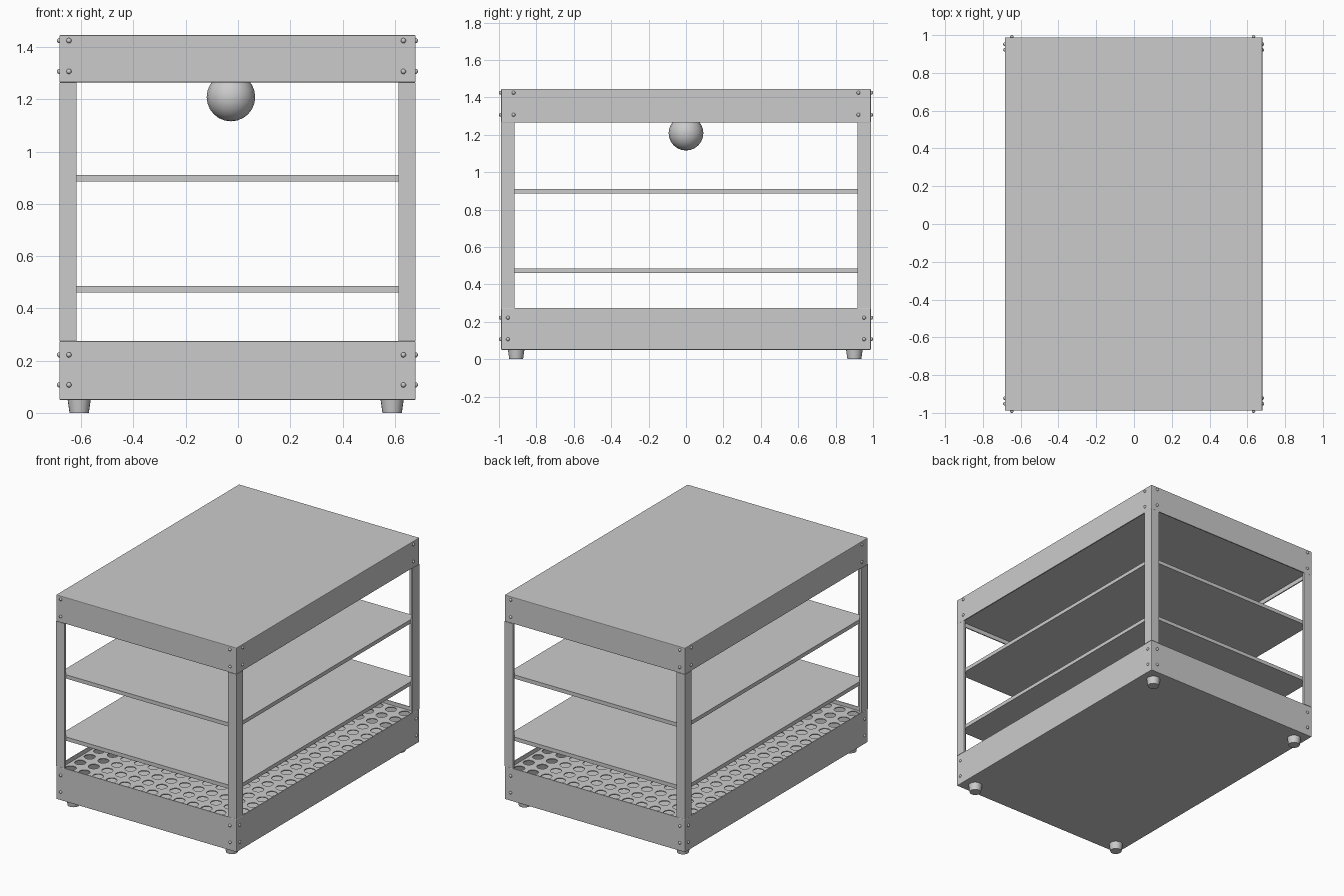
import bpy, bmesh, math
from mathutils import Matrix, Vector

if "Cube" in bpy.data.objects:
    bpy.data.objects.remove(bpy.data.objects["Cube"])

CX = -0.002                # cabinet centre in x
HX, HY = 0.682, 0.988      # cabinet half sizes
Z0, Z1 = 0.05, 1.446       # underside and roof
LOW, HIGH = 0.275, 1.265   # opening heights
T = 0.014                  # sheet thickness


def finish(name, bm, smooth=False, bevel=0):
    bmesh.ops.recalc_face_normals(bm, faces=bm.faces)
    me = bpy.data.meshes.new(name)
    bm.to_mesh(me)
    bm.free()
    ob = bpy.data.objects.new(name, me)
    bpy.context.collection.objects.link(ob)
    if bevel:
        m = ob.modifiers.new("bevel", 'BEVEL')
        m.width, m.segments = bevel, 2
    if smooth:
        bpy.ops.object.select_all(action='DESELECT')
        ob.select_set(True)
        bpy.context.view_layer.objects.active = ob
        bpy.ops.object.shade_smooth_by_angle(angle=math.radians(40))
    return ob


def add_box(bm, lo, hi):
    lo, hi = Vector(lo), Vector(hi)
    mat = Matrix.Translation((lo + hi) / 2) @ Matrix.Diagonal((*(hi - lo), 1))
    bmesh.ops.create_cube(bm, size=1, matrix=mat)


def box(name, lo, hi, bevel=0):
    bm = bmesh.new()
    add_box(bm, lo, hi)
    return finish(name, bm, bevel=bevel)


def skirt(name, z0, z1, cap):
    """Folded sheet tray: a closed plate at height cap and four walls."""
    bm = bmesh.new()
    add_box(bm, (CX - HX, -HY, z0), (CX + HX, HY, z1))
    face = max(bm.faces, key=lambda f: -abs(f.calc_center_median().z - cap))
    other = [f for f in bm.faces if abs(f.normal.z) > .9 and f is not face][0]
    bmesh.ops.inset_region(bm, faces=[other], thickness=T)
    d = T if cap < other.calc_center_median().z else -T
    r = bmesh.ops.extrude_discrete_faces(bm, faces=[other])
    bmesh.ops.translate(bm, verts=r["faces"][0].verts,
                        vec=(0, 0, cap + d - r["faces"][0].calc_center_median().z))
    bmesh.ops.remove_doubles(bm, verts=bm.verts, dist=1e-5)
    return finish(name, bm, bevel=0.004)


# Base tray and roof cap
skirt("base_tray", Z0, LOW, Z0)
skirt("roof_cap", HIGH, Z1, Z1)

# Ceiling panel inside the roof
box("ceiling_panel", (CX - HX + T, -HY + T, 1.292), (CX + HX - T, HY - T, 1.302))

# L-shaped corner posts
for sx in (-1, 1):
    for sy in (-1, 1):
        bm = bmesh.new()
        pts = [(0, 0), (0.065, 0), (0.065, T), (T, T), (T, 0.072), (0, 0.072)]
        f = bm.faces.new([bm.verts.new((CX + sx * (HX - x), sy * (HY - y), LOW))
                          for x, y in pts])
        r = bmesh.ops.extrude_face_region(bm, geom=[f])
        bmesh.ops.translate(bm, vec=(0, 0, HIGH - LOW),
                            verts=[v for v in r["geom"] if isinstance(v, bmesh.types.BMVert)])
        finish("corner_post", bm)

# Two plain shelves
for name, z in (("lower_shelf", 0.46), ("upper_shelf", 0.885)):
    box(name, (CX - HX + T, -HY + T, z), (CX + HX - T, HY - T, z + 0.026))

# Perforated floor: one ring of faces per square cell
bm = bmesh.new()
NX, NY, N = 13, 19, 16
wx, wy = 2 * (HX - T) / NX, 2 * (HY - T) / NY
for i in range(NX):
    for j in range(NY):
        cx, cy = CX + (i + .5 - NX / 2) * wx, (j + .5 - NY / 2) * wy
        inner, outer = [], []
        for k in range(N):
            c, s = math.cos(2 * math.pi * k / N), math.sin(2 * math.pi * k / N)
            m = max(abs(c), abs(s))
            inner.append(bm.verts.new((cx + .035 * c, cy + .035 * s, .25)))
            outer.append(bm.verts.new((cx + wx / 2 * c / m, cy + wy / 2 * s / m, .25)))
        for k in range(N):
            n = (k + 1) % N
            bm.faces.new((inner[k], outer[k], outer[n], inner[n]))
bmesh.ops.remove_doubles(bm, verts=bm.verts, dist=1e-4)
floor = finish("perforated_floor", bm)
sol = floor.modifiers.new("sheet", 'SOLIDIFY')
sol.thickness, sol.offset = 0.006, 0

# Round heat lamp under the ceiling
bm = bmesh.new()
bmesh.ops.create_uvsphere(bm, u_segments=16, v_segments=12, radius=0.093,
                          matrix=Matrix.Translation((-0.027, 0, 1.209)))
finish("heat_lamp", bm, smooth=True)

# Tapered feet
for x in (-0.608, 0.59):
    for y in (-0.908, 0.9):
        bm = bmesh.new()
        bmesh.ops.create_cone(bm, cap_ends=True, segments=20, radius1=0.037, radius2=0.045,
                              depth=0.056, matrix=Matrix.Translation((x, y, 0.028)))
        finish("foot", bm, smooth=True)


# Domed rivets at the sheet corners
def rivet(pos, normal):
    bm = bmesh.new()
    rot = Vector(normal).to_track_quat('Z', 'Y').to_matrix().to_4x4()
    bmesh.ops.create_uvsphere(bm, u_segments=10, v_segments=6, radius=0.01,
                              matrix=Matrix.Translation(pos) @ rot @ Matrix.Diagonal((1, 1, .9, 1)))
    finish("rivet", bm, smooth=True)


for z in (0.107, 0.222, 1.307, 1.425):
    for a in (-1, 1):
        for b in (-1, 1):
            rivet((CX - 0.005 + a * 0.64, b * (HY + 0.003), z), (0, b, 0))
            y = 0.952 if z < 1 else 0.922
            rivet((CX + b * HX, a * y, z), (b, 0, 0))
